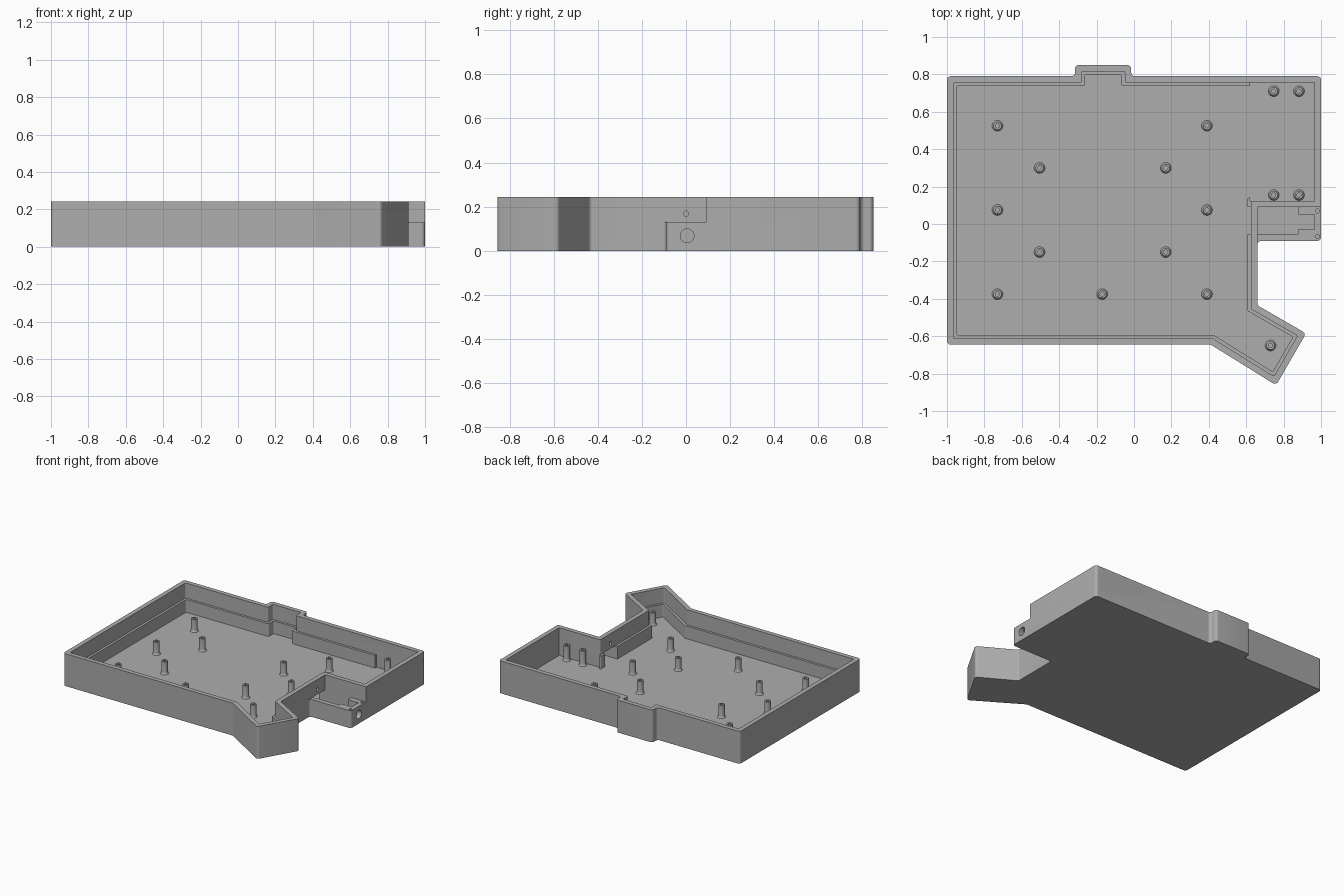
import bpy, bmesh, math
from mathutils import Vector, Matrix

cube = bpy.data.objects.get("Cube")
if cube:
    bpy.data.objects.remove(cube, do_unlink=True)

TOP, STEP, FLOOR = 0.243, 0.13, 0.035

mat = bpy.data.materials.new("matte_grey")
mat.use_nodes = True
grey = (0.42, 0.42, 0.42, 1)
mat.diffuse_color = grey
mat.node_tree.nodes["Principled BSDF"].inputs["Base Color"].default_value = grey


def finish(bm, name):
    bmesh.ops.recalc_face_normals(bm, faces=bm.faces)
    mesh = bpy.data.meshes.new(name)
    bm.to_mesh(mesh)
    bm.free()
    mesh.materials.append(mat)
    ob = bpy.data.objects.new(name, mesh)
    bpy.context.collection.objects.link(ob)
    return ob


def offset(points, d):
    """Move every edge of a clockwise outline inward by d."""
    pts = [Vector(p) for p in points]
    out = []
    for i, p in enumerate(pts):
        a = (p - pts[i - 1]).normalized()
        b = (pts[(i + 1) % len(pts)] - p).normalized()
        na, nb = Vector((a.y, -a.x)), Vector((b.y, -b.x))
        out.append(p + (na + nb) * d / (1 + na.dot(nb)))
    return out


def fillet(points, r, steps=5):
    """Round every corner of an outline with radius r."""
    pts = [Vector(p) for p in points]
    out = []
    for i, p in enumerate(pts):
        a = (pts[i - 1] - p).normalized()
        b = (pts[(i + 1) % len(pts)] - p).normalized()
        half = a.angle(b) / 2
        centre = p + (a + b).normalized() * r / math.sin(half)
        start = p + a * r / math.tan(half) - centre
        end = p + b * r / math.tan(half) - centre
        for k in range(steps + 1):
            t = k / steps
            out.append(centre + start.lerp(end, t).normalized() * r)
    return out


def prism(name, points, z0, z1, turn=None):
    bm = bmesh.new()
    face = bm.faces.new([bm.verts.new((p[0], p[1], z0)) for p in points])
    ext = bmesh.ops.extrude_face_region(bm, geom=[face])
    verts = [v for v in ext["geom"] if isinstance(v, bmesh.types.BMVert)]
    bmesh.ops.translate(bm, vec=(0, 0, z1 - z0), verts=verts)
    if turn:
        bm.transform(turn)
    return finish(bm, name)


def box(name, x0, x1, y0, y1, z0, z1):
    return prism(name, [(x0, y0), (x1, y0), (x1, y1), (x0, y1)], z0, z1)


def circle(u, v, r, n=24):
    return [(u + r * math.cos(k * math.tau / n), v + r * math.sin(k * math.tau / n))
            for k in range(n)]


def cut(target, cutter):
    mod = target.modifiers.new("cut", 'BOOLEAN')
    mod.operation, mod.solver, mod.object = 'DIFFERENCE', 'EXACT', cutter
    bpy.context.view_layer.objects.active = target
    bpy.ops.object.modifier_apply(modifier=mod.name)
    bpy.data.objects.remove(cutter, do_unlink=True)


def smooth(ob):
    bpy.ops.object.select_all(action='DESELECT')
    ob.select_set(True)
    bpy.context.view_layer.objects.active = ob
    bpy.ops.object.shade_smooth_by_angle(angle=math.radians(30))


# Case outline, clockwise from the back corner
back = [(-1, 0.79), (-0.315, 0.79), (-0.315, 0.85), (-0.015, 0.85), (-0.015, 0.79), (1, 0.79)]
front = [(0.66, -0.435), (0.92, -0.585), (0.76, -0.862), (0.41, -0.645), (-1, -0.645)]
outline = back + [(1, -0.09), (0.66, -0.09)] + front
chamber = back + [(1, 0.09), (0.66, 0.09)] + front

case = prism("case_shell", fillet(outline, 0.02), 0, TOP)

# Hollow main chamber with a ledge, and the bay without a ledge
cut(case, prism("chamber_cutter", fillet(offset(chamber, 0.052), 0.008), FLOOR, 0.4))
cut(case, prism("rim_cutter", fillet(offset(chamber, 0.034), 0.008), STEP, 0.4))
cut(case, box("bay_cutter", 0.62, 0.966, 0.124, 0.756, FLOOR, 0.4))

# Lowered side channel, open to the chamber below the step
cut(case, box("step_cutter", 0.66, 1.1, -0.2, 0.09, STEP, 0.4))
cut(case, box("channel_cutter", 0.66, 0.965, -0.055, 0.09, FLOOR, 0.2))
cut(case, box("passage_cutter", 0.55, 0.67, -0.055, 0.09, FLOOR, STEP))

# Cable hole, pin hole and lid screw holes
along_x = Matrix(((0, 0, 1, 0), (1, 0, 0, 0), (0, 1, 0, 0), (0, 0, 0, 1)))
cut(case, prism("cable_hole_cutter", circle(0.005, 0.068, 0.031), 0.9, 1.1, along_x))
cut(case, prism("pin_hole_cutter", circle(0, 0.168, 0.012), 0.58, 0.7, along_x))
for y in (0.07, -0.067):
    cut(case, prism("screw_hole_cutter", circle(0.981, y, 0.011, 16), 0.06, 0.3))

# Rounded port in the back wall
along_y = Matrix(((1, 0, 0, 0), (0, 0, 1, 0), (0, 1, 0, 0), (0, 0, 0, 1)))
port = fillet([(0.725, 0.13), (0.93, 0.13), (0.93, 0.215), (0.725, 0.215)], 0.038)
cut(case, prism("port_cutter", port, 0.7, 0.9, along_y))
smooth(case)

# Blocks at the end of the channel
box("channel_block_back", 0.877, 0.966, 0.05, 0.091, FLOOR - 0.005, STEP)
box("channel_block_front", 0.877, 0.966, -0.056, -0.03, FLOOR - 0.005, STEP)


# Hollow standoffs with a flared foot
def standoff(name, x, y, top):
    profile = [(0, 0.07), (0.011, 0.07), (0.011, top), (0.022, top),
               (0.022, 0.05), (0.024, 0.041), (0.03, FLOOR - 0.001)]
    bm = bmesh.new()
    verts = [bm.verts.new((r, 0, z)) for r, z in profile]
    edges = [bm.edges.new(pair) for pair in zip(verts, verts[1:])]
    bmesh.ops.spin(bm, geom=verts + edges, cent=(0, 0, 0), axis=(0, 0, 1),
                   angle=math.tau, steps=20)
    bmesh.ops.remove_doubles(bm, verts=bm.verts, dist=0.0001)
    ob = finish(bm, name)
    ob.location = (x, y, 0)
    smooth(ob)


# Board posts in a staggered grid, then the post in the foot
for x in (-0.73, 0.39):
    for y in (0.525, 0.075, -0.375):
        standoff("board_post", x, y, STEP)
for x in (-0.505, 0.17):
    for y in (0.3, -0.15):
        standoff("board_post", x, y, STEP)
standoff("board_post", -0.17, -0.375, STEP)
standoff("foot_post", 0.73, -0.65, STEP)

# Taller posts in the bay
for x in (0.747, 0.882):
    for y in (0.71, 0.155):
        standoff("bay_post", x, y, 0.147)
